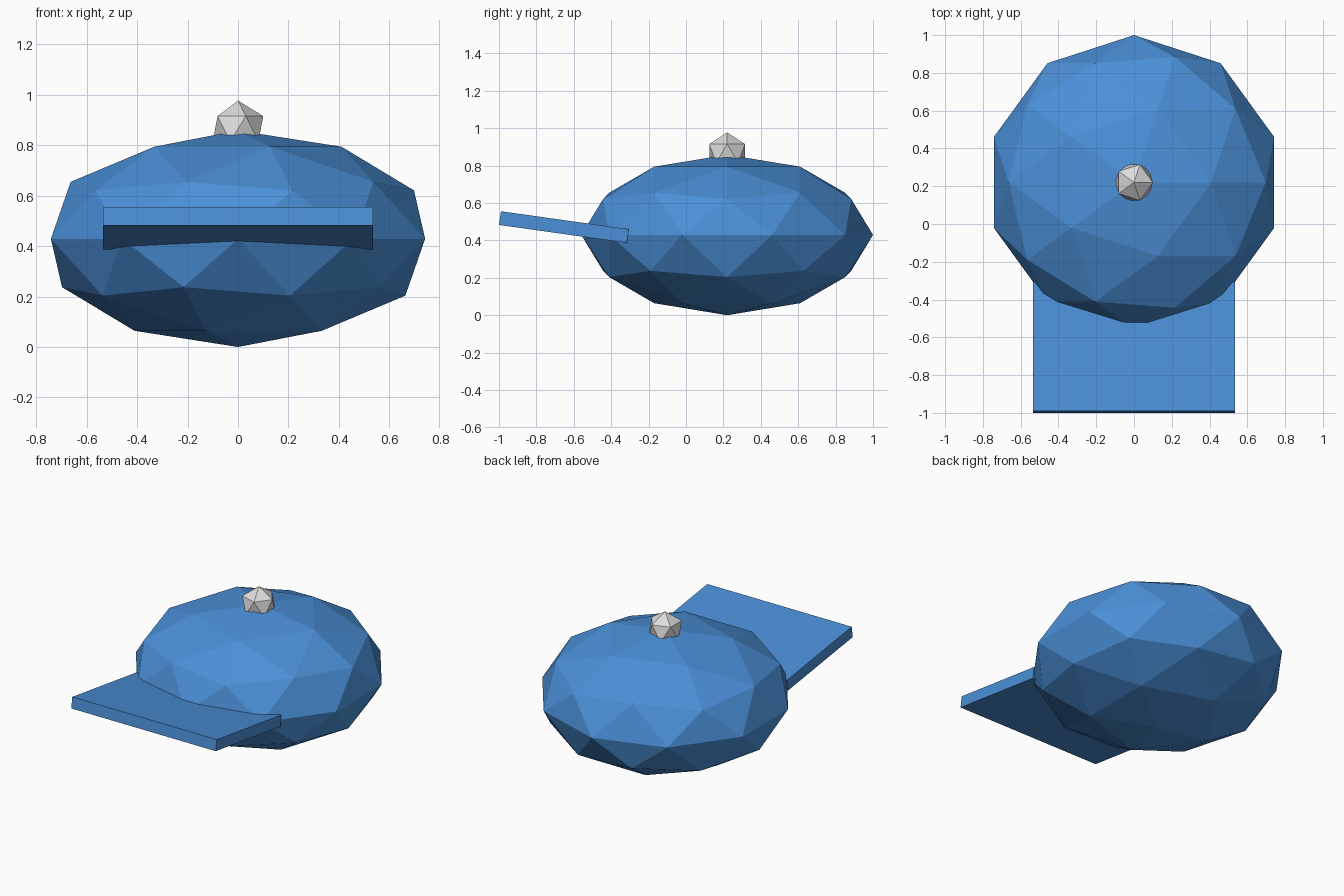
import bpy
import math

cube = bpy.data.objects.get("Cube")
if cube:
    bpy.data.objects.remove(cube, do_unlink=True)


def make_material(name, rgb):
    mat = bpy.data.materials.new(name)
    mat.use_nodes = True
    color = (*rgb, 1.0)
    mat.diffuse_color = color
    mat.node_tree.nodes["Principled BSDF"].inputs["Base Color"].default_value = color
    return mat


def finish(name, mat, scale):
    obj = bpy.context.object
    obj.name = name
    obj.scale = scale
    obj.data.materials.append(mat)
    bpy.ops.object.shade_flat()
    return obj


blue = make_material("cap blue", (0.07, 0.28, 0.69))
white = make_material("button light grey", (0.72, 0.72, 0.72))

CROWN_Y = 0.22

# Crown: faceted, flattened ball
bpy.ops.mesh.primitive_ico_sphere_add(subdivisions=2, radius=1, location=(0, CROWN_Y, 0.429))
finish("crown", blue, (0.78, 0.78, 0.429))

# Button on top of the crown
bpy.ops.mesh.primitive_ico_sphere_add(subdivisions=1, radius=1, location=(0, CROWN_Y, 0.865))
finish("top_button", white, (0.112, 0.112, 0.112))

# Brim: flat slab, tilted up towards the front
bpy.ops.mesh.primitive_cube_add(size=1, location=(0, -0.653, 0.471),
                                rotation=(math.radians(-8), 0, 0))
finish("brim", blue, (1.07, 0.69, 0.074))
